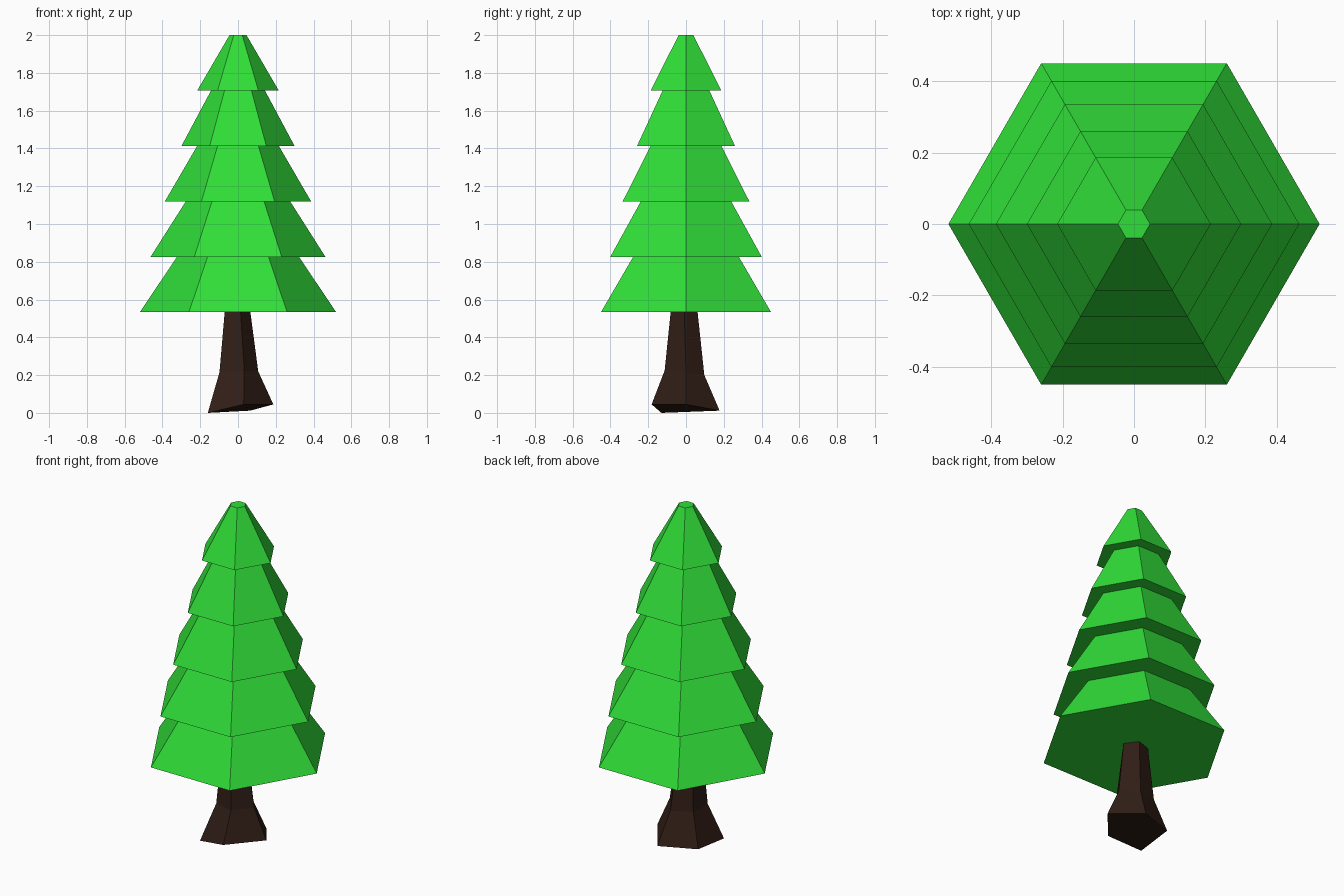
import bpy, bmesh, math

if "Cube" in bpy.data.objects:
    bpy.data.objects.remove(bpy.data.objects["Cube"])


def material(name, rgb):
    m = bpy.data.materials.new(name)
    m.diffuse_color = (*rgb, 1)
    m.use_nodes = True
    m.node_tree.nodes["Principled BSDF"].inputs["Base Color"].default_value = m.diffuse_color
    return m


def loft(name, rings, mat):
    """Skin a stack of point rings and cap both ends with flat faces."""
    bm = bmesh.new()
    loops = [[bm.verts.new(p) for p in ring] for ring in rings]
    n = len(loops[0])
    for a, b in zip(loops, loops[1:]):
        for i in range(n):
            j = (i + 1) % n
            bm.faces.new((a[i], a[j], b[j], b[i]))
    bm.faces.new(loops[0][::-1])
    bm.faces.new(loops[-1])
    bmesh.ops.recalc_face_normals(bm, faces=bm.faces)
    mesh = bpy.data.meshes.new(name)
    bm.to_mesh(mesh)
    bm.free()
    mesh.materials.append(mat)
    obj = bpy.data.objects.new(name, mesh)
    bpy.context.collection.objects.link(obj)
    return obj


def ring(sides, r, z, dx=0, dy=0):
    return [(dx + r * math.cos(math.tau * i / sides),
             dy + r * math.sin(math.tau * i / sides), z) for i in range(sides)]


green = material("foliage_green", (0.03, 0.73, 0.04))
brown = material("bark_brown", (0.03, 0.013, 0.008))

# Foliage: five hexagonal tiers in one stepped profile (bottom radius, top radius)
levels = [0.533, 0.826, 1.12, 1.412, 1.708, 2.0]
tiers = [(0.52, 0.323), (0.463, 0.276), (0.387, 0.217), (0.30, 0.142), (0.215, 0.045)]
profile = []
for k, (low, high) in enumerate(tiers):
    profile += [(low, levels[k]), (high, levels[k + 1])]
loft("foliage", [ring(6, r, z) for r, z in profile], green)

# Trunk: five-sided, with an uneven flared foot
foot = [(0.187, 0, 0.045), (0.065, 0.178, 0.012), (-0.15, 0.10, 0.02),
        (-0.16, -0.13, 0.0), (0.03, -0.182, 0.045)]
waist = [(0.107, 0, 0.22), (0.035, 0.097, 0.20), (-0.09, 0.06, 0.21),
         (-0.098, -0.065, 0.215), (0.033, -0.113, 0.225)]
loft("trunk", [foot, waist, ring(5, 0.072, 0.56, -0.01, -0.01)], brown)
